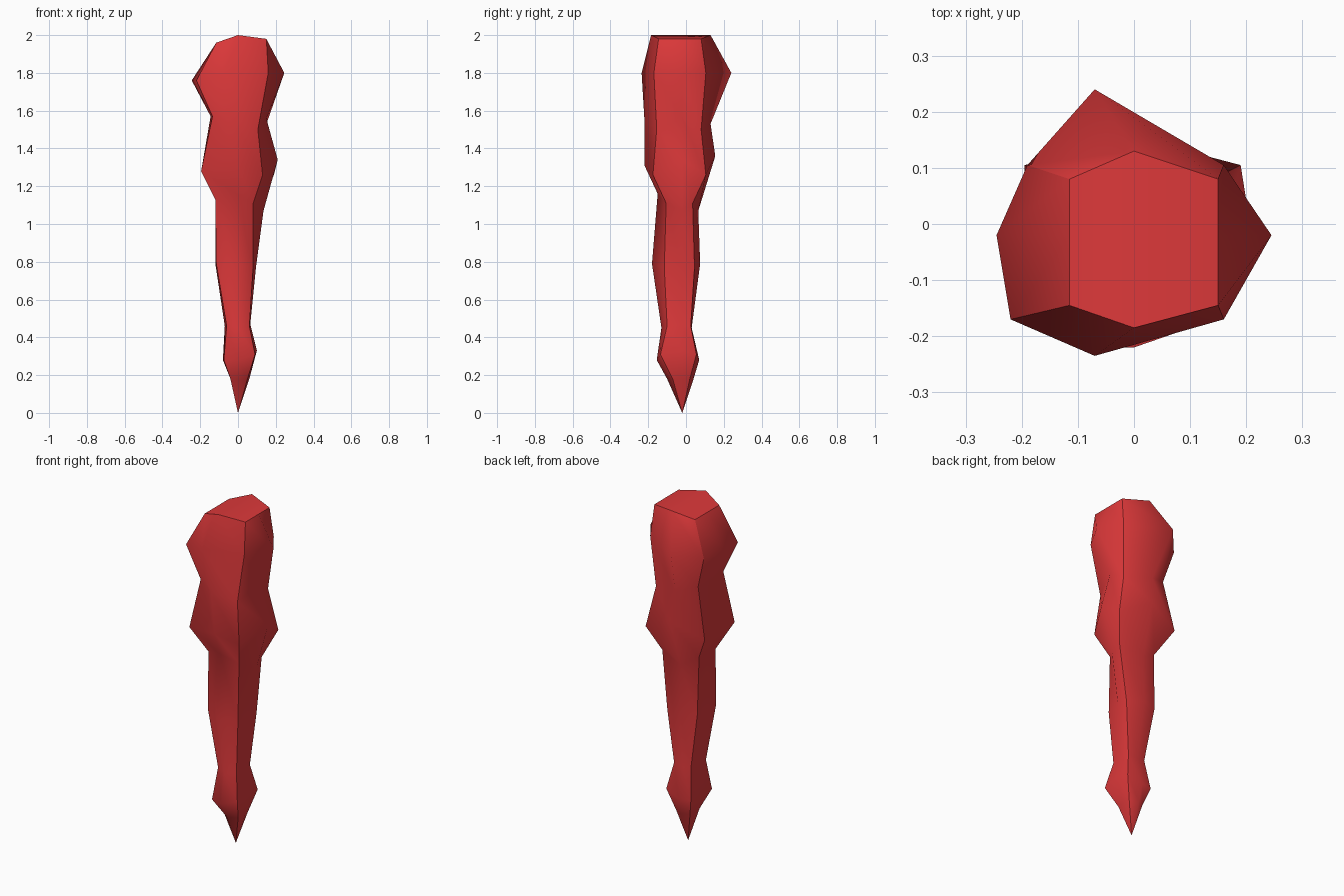
import bpy
import bmesh

default_cube = bpy.data.objects.get("Cube")
if default_cube:
    bpy.data.objects.remove(default_cube, do_unlink=True)

UNIT = 0.01          # profiles are written in hundredths
CENTRE_Y = -2        # the spike leans slightly towards the front

# Silhouette profiles from top to bottom: (offset, height) at the middle of each side
left_side = [(-11.5, 196), (-24.5, 176), (-14.5, 157), (-19.5, 128), (-12, 113),
             (-12, 79), (-7, 46), (-8, 28), (-4, 18)]
right_side = [(15, 198), (24.5, 180), (15, 156), (21, 134), (13.5, 107),
              (9.5, 77), (6.5, 47), (10, 33), (6, 18)]
front_side = [(-18.5, 200), (-23.5, 180), (-22, 155), (-22, 131), (-15, 116),
              (-18, 79), (-13, 45), (-15.5, 28), (-10, 18)]
back_side = [(13, 200), (24, 180), (13, 153), (15.5, 136), (6.5, 107),
             (7.5, 79), (3, 45), (7, 28), (4, 18)]

# Sideways drift of the front and back middles
drift = [0, -7, -2, 0, -1, -1, 0, 0, 0]

# Corner edges: x on each side, y at front and back
corner_left = [-11.5, -22, -13.5, -19.5, -12, -11.5, -6, -7.5, -4]
corner_back_left = [-11.5, -19, -13.5, -19.5, -11, -10.5, -5, -7, -4]
corner_right = [15, 16, 10.5, 13, 8, 8, 6, 9, 5]
corner_back_right = [15, 16, 14, 19, 13, 9, 6, 9, 5]
corner_front = [-14.5, -17, -15.5, -17.5, -10.5, -11.5, -10, -13.5, -7]
corner_back = [8, 10.5, 8, 10.5, 3.5, 4.5, 2.5, 5.5, 2]
corner_height = [198, 180, 150, 126, 111, 77, 46, 31, 18]


def make_material(name, colour):
    material = bpy.data.materials.new(name)
    material.use_nodes = True
    material.diffuse_color = colour
    material.node_tree.nodes["Principled BSDF"].inputs["Base Color"].default_value = colour
    return material


def ring_points(i):
    """Eight points around the spike, starting at the front and turning to +x."""
    height = corner_height[i]
    left_height = left_side[i][1]
    return [
        (drift[i], *front_side[i]),
        (corner_right[i], corner_front[i], height),
        (right_side[i][0], CENTRE_Y, right_side[i][1]),
        (corner_back_right[i], corner_back[i], height),
        (drift[i], *back_side[i]),
        (corner_back_left[i], corner_back[i], left_height),
        (left_side[i][0], CENTRE_Y, left_height),
        (corner_left[i], corner_front[i], left_height),
    ]


def add_point(bm, point):
    return bm.verts.new([value * UNIT for value in point])


bm = bmesh.new()
rings = [[add_point(bm, p) for p in ring_points(i)] for i in range(len(drift))]
tip = add_point(bm, (0, CENTRE_Y, 0))
sides = len(rings[0])

# Shaft walls
for upper, lower in zip(rings, rings[1:]):
    for k in range(sides):
        n = (k + 1) % sides
        bm.faces.new((upper[k], lower[k], lower[n], upper[n]))

# Pointed tip
for k in range(sides):
    bm.faces.new((rings[-1][k], tip, rings[-1][(k + 1) % sides]))

# Top cap, folded gently along its middle
top = rings[0]
half = sides // 2
bm.faces.new(top[:half + 1])
bm.faces.new(top[half:] + top[:1])

bmesh.ops.recalc_face_normals(bm, faces=bm.faces)
for face in bm.faces:
    face.smooth = True

# Hard edges along the four corners and around the cap
for k in range(1, sides, 2):
    column = [ring[k] for ring in rings] + [tip]
    for a, b in zip(column, column[1:]):
        bm.edges.get((a, b)).smooth = False
for k in range(sides):
    bm.edges.get((top[k], top[(k + 1) % sides])).smooth = False

mesh = bpy.data.meshes.new("crystal_spike")
bm.to_mesh(mesh)
bm.free()
mesh.materials.append(make_material("crystal red", (0.72, 0.04, 0.042, 1.0)))
spike = bpy.data.objects.new("crystal_spike", mesh)
bpy.context.scene.collection.objects.link(spike)
